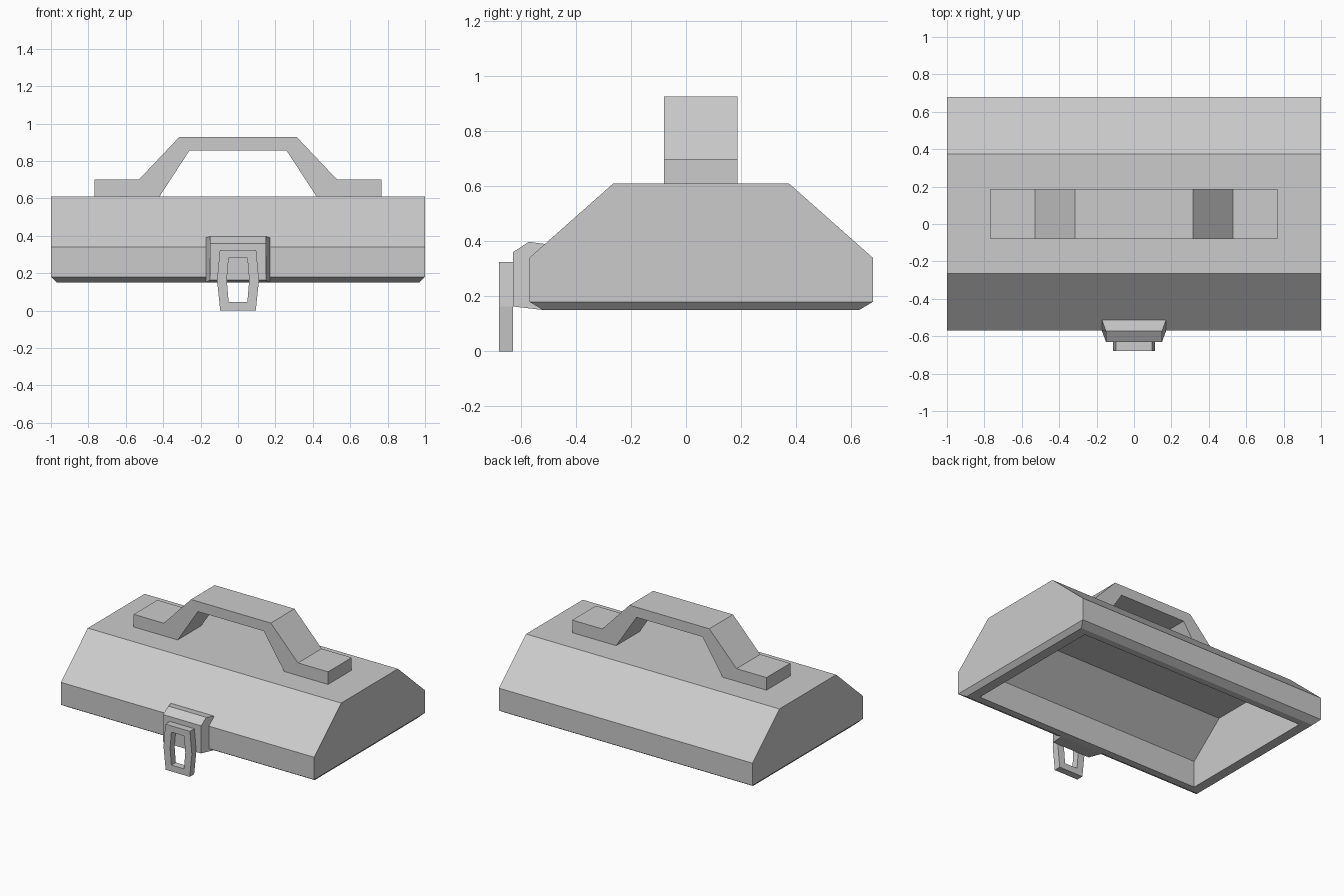
import bpy, bmesh

if "Cube" in bpy.data.objects:
    bpy.data.objects.remove(bpy.data.objects["Cube"])


def make_object(name, build):
    bm = bmesh.new()
    build(bm)
    bmesh.ops.remove_doubles(bm, verts=bm.verts, dist=1e-5)
    bmesh.ops.recalc_face_normals(bm, faces=bm.faces)
    mesh = bpy.data.meshes.new(name)
    bm.to_mesh(mesh)
    bm.free()
    obj = bpy.data.objects.new(name, mesh)
    bpy.context.collection.objects.link(obj)
    return obj


def bridge(bm, a, b, closed=True):
    n = len(a)
    for i in range(n if closed else n - 1):
        j = (i + 1) % n
        bm.faces.new((a[i], a[j], b[j], b[i]))


def loop(bm, pts):
    return [bm.verts.new(p) for p in pts]


def prism(bm, a, b, closed=True):
    a, b = loop(bm, a), loop(bm, b)
    bm.faces.new(a)
    bm.faces.new(b)
    bridge(bm, a, b, closed)


def rect(bm, x, y0, y1, z):
    return loop(bm, [(-x, y0, z), (x, y0, z), (x, y1, z), (-x, y1, z)])


# Hollow lid: outer shell, bevelled lower lip, flat rim, inner shell
def build_lid(bm):
    outer = [(-.57, .18), (-.57, .34), (-.265, .61), (.375, .61), (.68, .34), (.68, .18)]
    inner = [(-.47, .15), (-.47, .34), (-.22, .55), (.33, .55), (.58, .34), (.58, .15)]
    for x, prof in ((1, outer), (.9, inner)):
        prism(bm, [(-x, y, z) for y, z in prof], [(x, y, z) for y, z in prof], closed=False)
    rings = [rect(bm, 1, -.57, .68, .18), rect(bm, .97, -.52, .63, .15),
             rect(bm, .9, -.47, .58, .15)]
    for a, b in zip(rings, rings[1:]):
        bridge(bm, a, b)


# Carry handle: one flat profile pushed through in y
def build_handle(bm):
    half = [(.42, .61), (.767, .61), (.767, .70), (.53, .70), (.315, .927)]
    prof = [(.26, .855)] + half
    prof += [(-x, z) for x, z in reversed(prof)]
    prism(bm, [(x, -.08, z) for x, z in prof], [(x, .187, z) for x, z in prof])


# Latch mount: side profile (y, z, half width), tapering towards the front
def build_mount(bm):
    prof = [(-.63, .163, .15), (-.63, .36, .15), (-.572, .398, .15), (-.51, .39, .172),
            (-.57, .335, .172), (-.57, .18, .172), (-.52, .15, .172)]
    prism(bm, [(-w, y, z) for y, z, w in prof], [(w, y, z) for y, z, w in prof])


# Latch loop: six-sided ring hanging below the lid
def build_loop(bm):
    def hexagon(y, top, mid, bottom):
        right = [top, mid, bottom]
        pts = right + [(-x, z) for x, z in reversed(right)]
        return loop(bm, [(x, y, z) for x, z in pts])
    out = ((.097, .325), (.112, .163), (.095, 0))
    inn = ((.05, .28), (.06, .163), (.05, .045))
    fo, bo = hexagon(-.68, *out), hexagon(-.63, *out)
    fi, bi = hexagon(-.68, *inn), hexagon(-.63, *inn)
    for a, b in ((fo, bo), (bo, bi), (bi, fi), (fi, fo)):
        bridge(bm, a, b)


make_object("lid", build_lid)
make_object("handle", build_handle)
make_object("latch_mount", build_mount)
make_object("latch_loop", build_loop)
